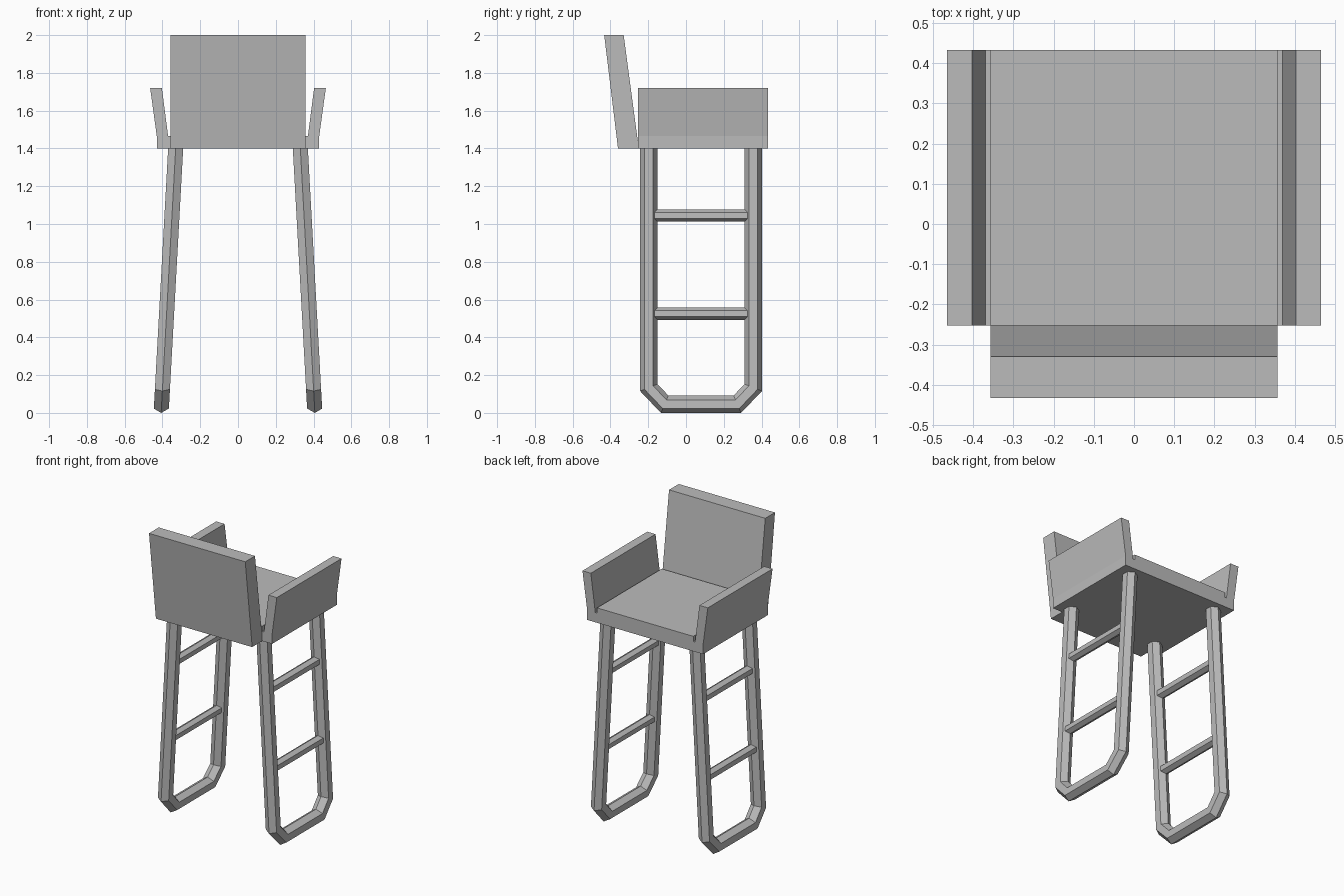
import bpy, bmesh, math
from mathutils import Vector

cube = bpy.data.objects.get("Cube")
if cube:
    bpy.data.objects.remove(cube, do_unlink=True)

grey = bpy.data.materials.new("plain_grey")
grey.use_nodes = True
grey.diffuse_color = (0.5, 0.5, 0.5, 1)
grey.node_tree.nodes["Principled BSDF"].inputs["Base Color"].default_value = (0.5, 0.5, 0.5, 1)

SEAT_Z = 1.40
BACK_Y, FRONT_Y = -0.253, 0.433


def finish(name, bm):
    bmesh.ops.recalc_face_normals(bm, faces=bm.faces)
    mesh = bpy.data.meshes.new(name)
    bm.to_mesh(mesh)
    bm.free()
    mesh.materials.append(grey)
    obj = bpy.data.objects.new(name, mesh)
    bpy.context.collection.objects.link(obj)
    return obj


def loft(name, rings):
    """Skin a list of matching rings and cap both ends."""
    bm = bmesh.new()
    loops = [[bm.verts.new(p) for p in ring] for ring in rings]
    n = len(loops[0])
    for a, b in zip(loops, loops[1:]):
        for i in range(n):
            j = (i + 1) % n
            bm.faces.new((a[i], a[j], b[j], b[i]))
    bm.faces.new(loops[0])
    bm.faces.new(loops[-1])
    return finish(name, bm)


def leg_x(z):
    """Sideways splay of the legs at a given height."""
    return 0.407 - 0.055 * z


def hex_tube(name, side, path, radius):
    """Mitred hexagonal tube along a (y, z) path, flat sides facing outward."""
    pts = [Vector(p) for p in path]
    rings = []
    for i, p in enumerate(pts):
        before = (p - pts[i - 1]).normalized() if i else None
        after = (pts[i + 1] - p).normalized() if i < len(pts) - 1 else None
        d0, d1 = before or after, after or before
        tangent = (d0 + d1).normalized()
        across = Vector((-tangent.y, tangent.x)) / tangent.dot(d0)
        ring = []
        for k in range(6):
            a = math.radians(60 * k)
            q = p + across * radius * math.cos(a)
            ring.append((side * (leg_x(q.y) + radius * math.sin(a)), q.x, q.y))
        rings.append(ring)
    return loft(name, rings)


# Seat and flared arms share one cross-section, with a groove beside the cushion
half = [(0.357, 1.50), (0.357, 1.465), (0.37, 1.465), (0.403, 1.72),
        (0.465, 1.72), (0.43, 1.465), (0.43, SEAT_Z)]
section = half + [(-x, z) for x, z in reversed(half)]
loft("seat_with_arms", [[(x, y, z) for x, z in section] for y in (BACK_Y, FRONT_Y)])

# Leaning backrest
back = [(-0.36, SEAT_Z), (-0.25, SEAT_Z), (-0.33, 2.0), (-0.433, 2.0)]
loft("backrest", [[(x, y, z) for y, z in back] for x in (-0.357, 0.357)])

# Ladder-like leg frames with chamfered lower corners
frame = [(-0.197, SEAT_Z), (-0.197, 0.134), (-0.113, 0.046),
         (0.272, 0.046), (0.356, 0.134), (0.356, SEAT_Z)]
for label, side in (("left", 1), ("right", -1)):
    hex_tube(label + "_leg_frame", side, frame, 0.046)
    for level, z in (("lower", 0.525), ("upper", 1.045)):
        hex_tube(f"{label}_{level}_rung", side, [(-0.17, z), (0.33, z)], 0.032)
